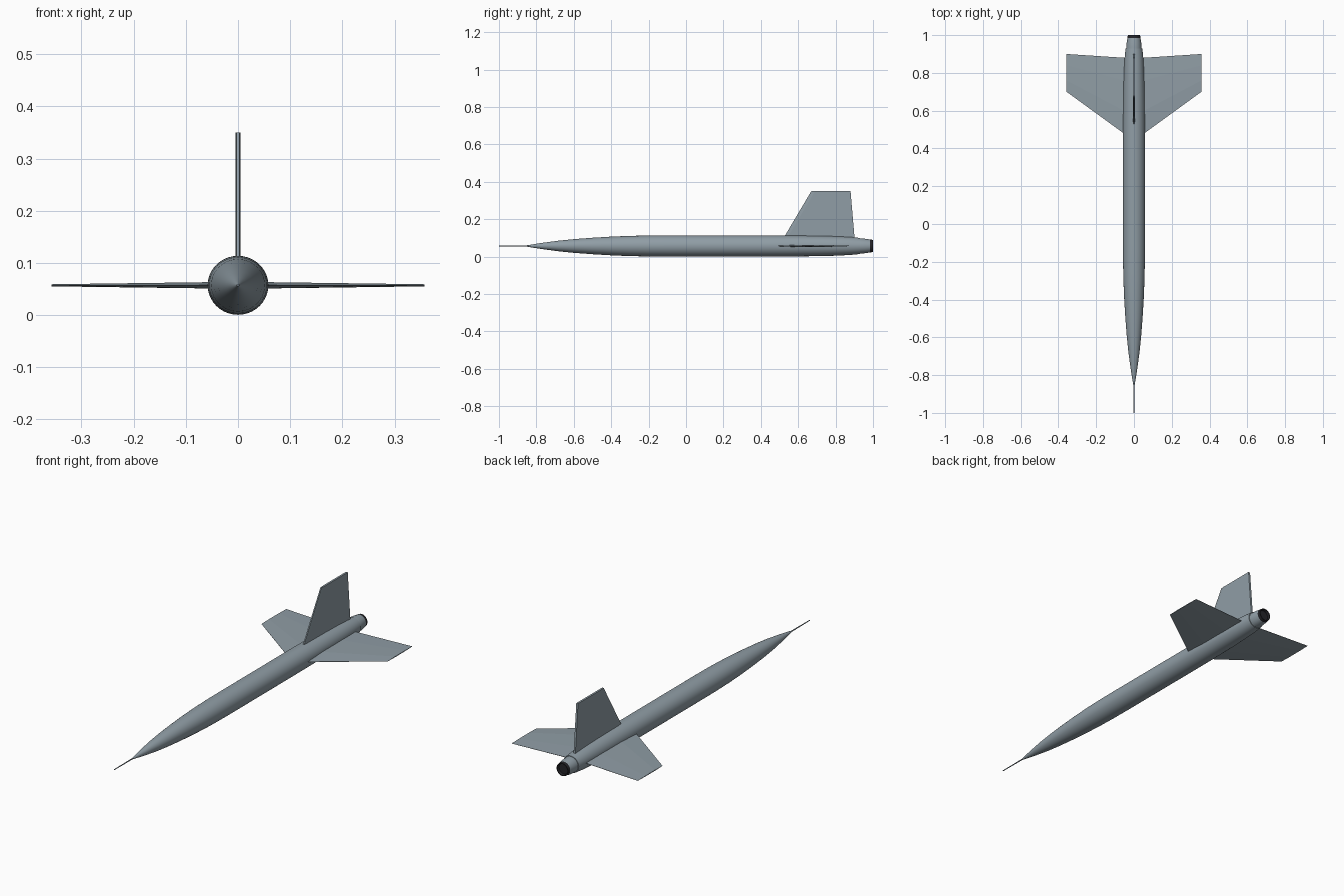
import bpy, bmesh, math

cube = bpy.data.objects.get("Cube")
if cube:
    bpy.data.objects.remove(cube, do_unlink=True)

AXIS_Z = 0.057


def material(name, rgb):
    m = bpy.data.materials.new(name)
    m.use_nodes = True
    m.diffuse_color = (*rgb, 1)
    m.node_tree.nodes["Principled BSDF"].inputs["Base Color"].default_value = (*rgb, 1)
    return m


GREY = material("blue grey", (0.28, 0.34, 0.38))
BLACK = material("nozzle black", (0.018, 0.018, 0.022))


def finish(bm, name, mat, smooth=False):
    bmesh.ops.recalc_face_normals(bm, faces=bm.faces)
    mesh = bpy.data.meshes.new(name)
    bm.to_mesh(mesh)
    bm.free()
    mesh.materials.append(mat)
    ob = bpy.data.objects.new(name, mesh)
    bpy.context.collection.objects.link(ob)
    if smooth:
        bpy.ops.object.select_all(action='DESELECT')
        ob.select_set(True)
        bpy.context.view_layer.objects.active = ob
        bpy.ops.object.shade_smooth_by_angle(angle=math.radians(30))
    return ob


def loft(bm, rings):
    """Join equal-sized rings of points with quads and close both ends."""
    rows = [[bm.verts.new(p) for p in ring] for ring in rings]
    n = len(rows[0])
    for a, b in zip(rows, rows[1:]):
        for i in range(n):
            j = (i + 1) % n
            bm.faces.new((a[i], a[j], b[j], b[i]))
    bm.faces.new(rows[0])
    bm.faces.new(rows[-1])


def turned(name, profile, mat, wide=1.0, n=40):
    """Round part along y from (y, radius) pairs."""
    bm = bmesh.new()
    loft(bm, [[(r * wide * math.cos(math.tau * i / n), y,
                AXIS_Z + r * math.sin(math.tau * i / n)) for i in range(n)]
              for y, r in profile])
    return finish(bm, name, mat, True)


# Slender round body, from the nose tip to the tail
turned("fuselage", [(-0.855, 0.003), (-0.77, 0.0165), (-0.68, 0.0285), (-0.6, 0.0365),
                    (-0.5, 0.0440), (-0.4, 0.0500), (-0.3, 0.0540), (-0.2, 0.0560),
                    (-0.1, 0.0565), (0.4, 0.0565), (0.55, 0.0560), (0.7, 0.0545),
                    (0.8, 0.0520), (0.88, 0.0480), (0.93, 0.0430)], GREY, 1.03)
turned("tail_cone", [(0.90, 0.040), (0.93, 0.0405), (0.96, 0.0385), (0.985, 0.0345)], GREY)
turned("nose_probe", [(-1.0, 0.0022), (-0.84, 0.0032)], GREY, n=12)

# Engine nozzle: a short black ring with a recessed floor
turned("nozzle", [(0.975, 0.034), (0.986, 0.0345), (1.0, 0.0325),
                  (1.0, 0.0285), (0.988, 0.026)], BLACK)


def wing_section(x, lead, trail, half):
    """Thin lens-shaped section, flat between 30% and 70% of the chord."""
    c = trail - lead
    pts = [(0, 0.12), (0.3, 1), (0.7, 0.8), (1, 0.12),
           (1, -0.12), (0.7, -0.8), (0.3, -1), (0, -0.12)]
    return [(x, lead + c * t, AXIS_Z + half * h) for t, h in pts]


# Swept wings, left and right
for side, name in ((1, "left_wing"), (-1, "right_wing")):
    bm = bmesh.new()
    loft(bm, [wing_section(side * 0.02, 0.455, 0.878, 0.0065),
              wing_section(side * 0.357, 0.70, 0.90, 0.0020)])
    finish(bm, name, GREY)

# Upright tail fin, an even slab with a narrowed leading edge
bm = bmesh.new()


def fin_section(z, lead, trail):
    return [(-0.003, lead, z), (0.003, lead, z), (0.005, lead + 0.02, z),
            (0.005, trail, z), (-0.005, trail, z), (-0.005, lead + 0.02, z)]


loft(bm, [fin_section(0.08, 0.51, 0.903), fin_section(0.35, 0.67, 0.88)])
finish(bm, "tail_fin", GREY)
